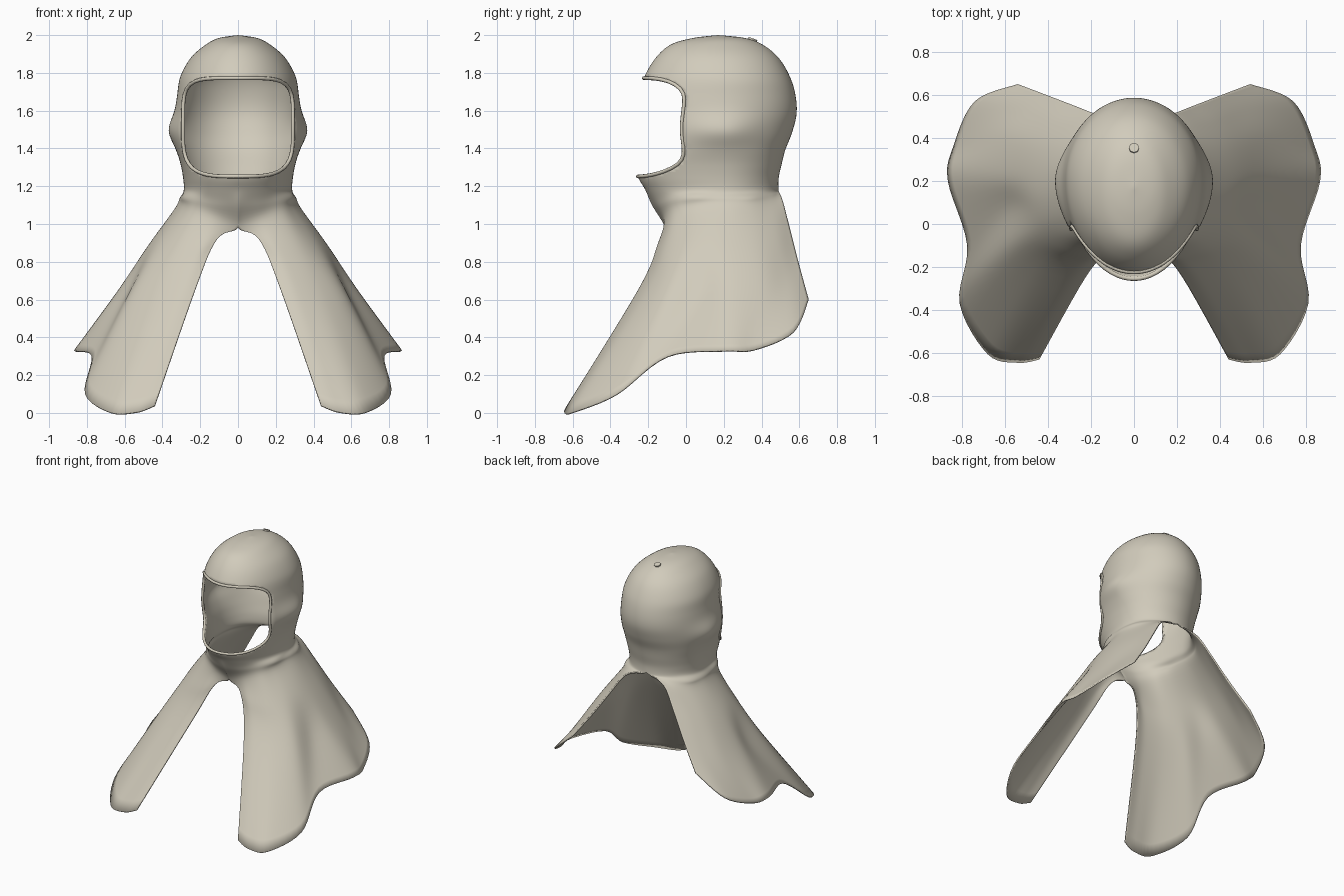
import bpy, bmesh, math
from mathutils import Vector

if "Cube" in bpy.data.objects:
    bpy.data.objects.remove(bpy.data.objects["Cube"])

cloth = bpy.data.materials.new("warm grey cloth")
cloth.diffuse_color = (0.64, 0.60, 0.50, 1)
cloth.use_nodes = True
cloth.node_tree.nodes["Principled BSDF"].inputs["Base Color"].default_value = cloth.diffuse_color
SUB = 6


def spline(pts, t):
    """Catmull-Rom through pts, t from 0 to len(pts) - 1."""
    i = min(int(t), len(pts) - 2)
    f = t - i
    a, b = Vector(pts[max(i - 1, 0)]), Vector(pts[i])
    c, d = Vector(pts[i + 1]), Vector(pts[min(i + 2, len(pts) - 1)])
    return 0.5 * (2 * b + (c - a) * f + (2 * a - 5 * b + 4 * c - d) * f * f
                  + (3 * b - a - 3 * c + d) * f ** 3)


# Head rings from crown to neck: z, half width, front y, back y
HEAD = [(2.0, 0, .17, .17), (1.985, .10, .04, .31), (1.95, .17, -.08, .405),
        (1.88, .25, -.16, .49), (1.78, .305, -.22, .55), (1.68, .322, -.25, .58),
        (1.58, .33, -.26, .585), (1.48, .33, -.27, .56), (1.39, .32, -.275, .525),
        (1.31, .302, -.27, .505), (1.24, .29, -.25, .49), (1.18, .287, -.215, .49)]

# Right drape columns, front edge round to back edge: ring angle, then points to the hem
DRAPE = [
    (0, (0, -.18, 1.10), (0, -.11, .98), (.11, -.13, .92), (.22, -.24, .67), (.44, -.63, .04)),
    (25, (.12, -.145, 1.11), (.13, -.115, 1.02), (.20, -.15, .89), (.31, -.25, .65), (.54, -.645, .005)),
    (50, (.225, -.07, 1.13), (.24, -.07, 1.05), (.33, -.11, .88), (.46, -.21, .62), (.68, -.605, .005)),
    (70, (.285, .03, 1.14), (.295, .02, 1.07), (.42, -.02, .88), (.58, -.115, .60), (.81, -.37, .10)),
    (90, (.302, .14, 1.14), (.325, .13, 1.08), (.465, .10, .88), (.595, .06, .62), (.775, -.10, .30)),
    (110, (.305, .25, 1.14), (.335, .24, 1.08), (.48, .23, .88), (.64, .22, .64), (.865, .20, .33)),
    (130, (.275, .36, 1.14), (.31, .35, 1.08), (.46, .37, .88), (.62, .40, .64), (.84, .36, .335)),
    (155, (.18, .455, 1.15), (.25, .45, 1.09), (.38, .48, .92), (.52, .53, .70), (.74, .57, .43)),
    (180, (.09, .495, 1.165), (.18, .513, 1.12), (.27, .547, .99), (.395, .595, .80), (.54, .65, .60))]

FINE = [spline(HEAD, k / 10) for k in range(10 * (len(HEAD) - 1) + 1)]


def middle(r):
    """Widest point of a ring along y."""
    m = (r[2] + r[3]) / 2
    return m + (.2 - m) * min(1, (2 - r[0]) / .25)


def front_y(x, z):
    """Depth of the front of the head at x, z."""
    for p, q in zip(FINE, FINE[1:]):
        if p[0] >= z >= q[0]:
            r = p.lerp(q, (p[0] - z) / max(p[0] - q[0], 1e-6))
            break
    u = min(abs(x) / max(r[1], 1e-6), 1)
    return middle(r) - (middle(r) - r[2]) * math.sqrt(1 - u * u)


# Face opening: rounded rectangle in x and z, rounder at the bottom
OX, OZ, CZ = .291, .26, 1.512


def opening(x, z):
    n = 5 if z > CZ else 3.7
    return (abs(x / OX) ** n + abs((z - CZ) / OZ) ** n) ** (1 / n)


def ring_point(r, ang):
    z, w, f, b = r
    m = middle(r)
    # soft ear bulge on each side
    w += .036 * math.exp(-((z - 1.495) / .085) ** 2) * max(math.sin(ang), 0) ** 9
    c = math.cos(ang)
    return Vector((w * math.sin(ang), m - c * ((m - f) if c > 0 else (b - m)), z))


def build_hood():
    bm = bmesh.new()
    ncol = SUB * (len(DRAPE) - 1) + 1
    nhead = len(HEAD) - 1
    nrow = SUB * (nhead + 5) + 1
    cols = []
    for j in range(ncol):
        u = j / SUB
        ang = math.radians(spline([(c[0], 0, 0) for c in DRAPE], u)[0])
        ctrl = [ring_point(r, ang) for r in HEAD]
        ctrl += [spline([c[k] for c in DRAPE], u) for k in range(1, 6)]
        col = []
        for i in range(nrow):
            t = i / SUB
            p = ring_point(spline(HEAD, t), ang) if t < nhead - 1 else spline(ctrl, t)
            # centre seams stay closed down to each arch
            if p.x < 0 or (j == 0 and t <= nhead + 2) or (j == ncol - 1 and t <= nhead):
                p.x = 0
            col.append(bm.verts.new(p))
        cols.append(col)
    for a, b in zip(cols, cols[1:]):
        for i in range(nrow - 1):
            bm.faces.new((a[i], a[i + 1], b[i + 1], b[i]))
    bmesh.ops.remove_doubles(bm, verts=bm.verts[:], dist=1e-5)
    # cut the face opening and fit its border to the outline
    cut = []
    for f in bm.faces:
        c = f.calc_center_median()
        if c.y < .15 and opening(c.x, c.z) < 1:
            cut.append(f)
    touched = {v for f in cut for v in f.verts}
    bmesh.ops.delete(bm, geom=cut, context='FACES')
    for v in touched:
        if v.is_valid:
            s = 1 / opening(v.co.x, v.co.z)
            x, z = v.co.x * s, CZ + (v.co.z - CZ) * s
            v.co = (x, front_y(x, z), z)
    me = bpy.data.meshes.new("hood")
    bm.to_mesh(me)
    bm.free()
    ob = bpy.data.objects.new("hood", me)
    bpy.context.collection.objects.link(ob)
    me.materials.append(cloth)
    mir = ob.modifiers.new("mirror", 'MIRROR')
    mir.merge_threshold = .0005
    sol = ob.modifiers.new("thickness", 'SOLIDIFY')
    sol.thickness = .01
    sol.offset = -1
    smooth(ob)


def smooth(ob):
    bpy.ops.object.select_all(action='DESELECT')
    ob.select_set(True)
    bpy.context.view_layer.objects.active = ob
    bpy.ops.object.shade_smooth_by_angle(angle=math.radians(45))


def build_rim():
    """Piping round the face opening."""
    cu = bpy.data.curves.new("face_rim", 'CURVE')
    cu.dimensions = '3D'
    cu.bevel_depth = .01
    cu.bevel_resolution = 2
    sp = cu.splines.new('POLY')
    n = 72
    sp.points.add(n - 1)
    for k in range(n):
        a = 2 * math.pi * k / n
        x, z = OX * math.cos(a), OZ * math.sin(a)
        s = 1 / opening(x, CZ + z)
        x, z = x * s, CZ + z * s
        sp.points[k].co = (x, front_y(x, z), z, 1)
    sp.use_cyclic_u = True
    ob = bpy.data.objects.new("face_rim", cu)
    bpy.context.collection.objects.link(ob)
    cu.materials.append(cloth)


build_hood()
build_rim()

# Small button on the crown
bpy.ops.mesh.primitive_cylinder_add(vertices=8, radius=.024, depth=.03,
                                    location=(0, .35, 1.968), rotation=(-.35, 0, 0))
button = bpy.context.object
button.name = "crown_button"
button.data.materials.append(cloth)
smooth(button)
